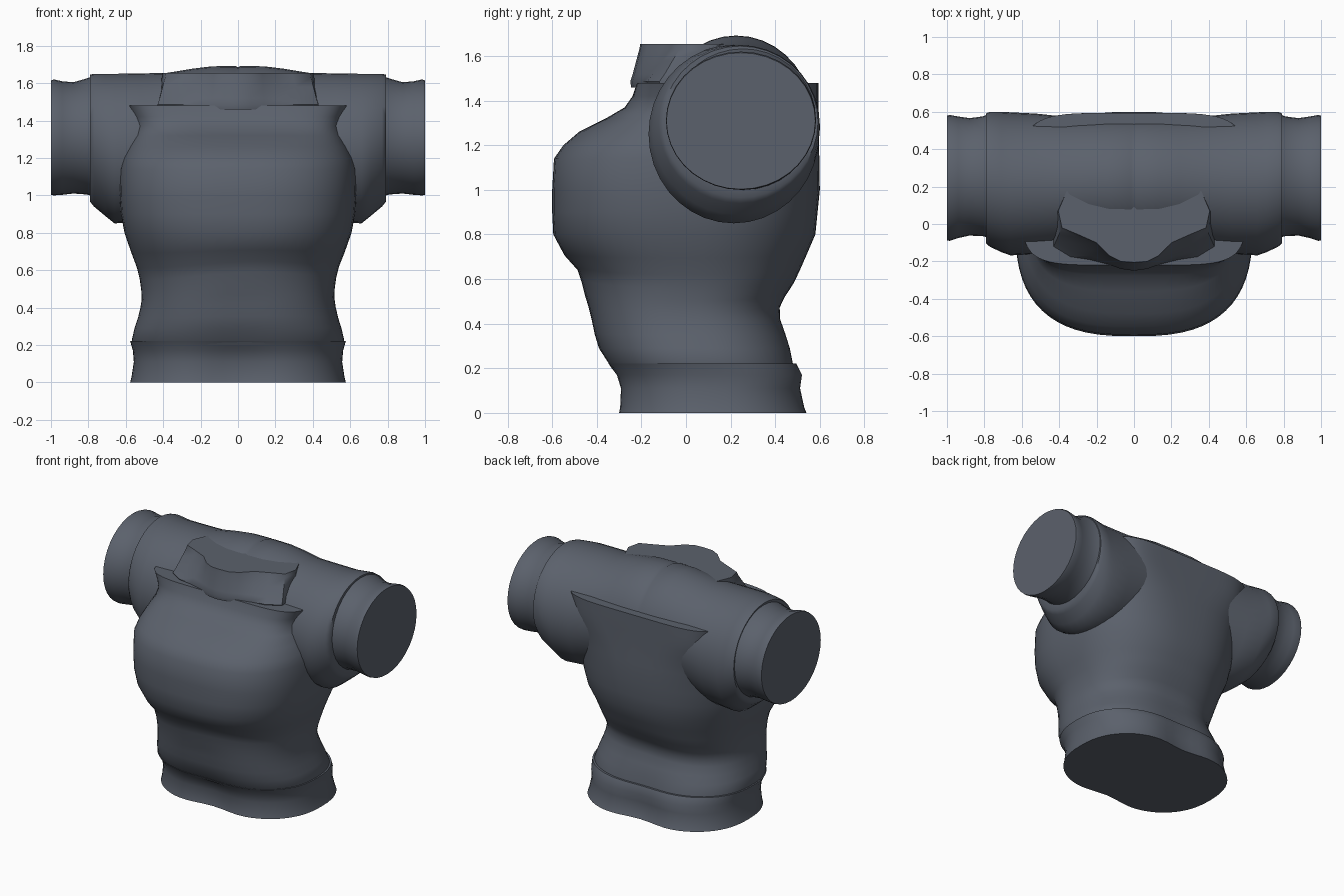
import bpy, bmesh, math
from mathutils import Vector

cloth = bpy.data.materials.new("dark_slate_cloth")
cloth.diffuse_color = (0.105, 0.12, 0.15, 1)


def loft(name, rings, mirror=False, cap_start=True, angle=55):
    """Skin a list of closed rings, cap the ends and shade by angle."""
    bm = bmesh.new()
    loops = [[bm.verts.new(p) for p in ring] for ring in rings]
    for a, b in zip(loops, loops[1:]):
        n = len(a)
        for i in range(n):
            bm.faces.new((a[i], a[(i + 1) % n], b[(i + 1) % n], b[i]))
    if cap_start:
        bm.faces.new(loops[0][::-1])
    bm.faces.new(loops[-1])
    if mirror:
        geo = bmesh.ops.duplicate(bm, geom=bm.verts[:] + bm.edges[:] + bm.faces[:])["geom"]
        for v in (g for g in geo if isinstance(g, bmesh.types.BMVert)):
            v.co.x *= -1
        bmesh.ops.remove_doubles(bm, verts=bm.verts[:], dist=0.0005)
    bmesh.ops.recalc_face_normals(bm, faces=bm.faces[:])
    mesh = bpy.data.meshes.new(name)
    bm.to_mesh(mesh)
    bm.free()
    mesh.materials.append(cloth)
    ob = bpy.data.objects.new(name, mesh)
    bpy.context.collection.objects.link(ob)
    bpy.ops.object.select_all(action='DESELECT')
    ob.select_set(True)
    bpy.context.view_layer.objects.active = ob
    bpy.ops.object.shade_smooth_by_angle(angle=math.radians(angle))
    return ob


def body_ring(z, w, front, back, nf=2.5, nb=2.5, dent=0.0, fold=0.0, n=64):
    """Rounded-box section; dent pinches the centre, fold tilts the cloth."""
    mid, half = (front + back) / 2, (back - front) / 2
    pts = []
    for i in range(n):
        t = math.tau * i / n
        c, s = math.cos(t), math.sin(t)
        e = 2 / (nb if s > 0 else nf)
        x = w * math.copysign(abs(c) ** e, c)
        y = mid + half * math.copysign(abs(s) ** e, s)
        y -= dent * s * math.exp(-(x / 0.2) ** 2)
        pts.append(Vector((x, y, z + fold * math.sin(5 * x + 1))))
    return pts


# Bottom hem band
loft("waist_hem", [body_ring(*r) for r in [
    (0.00, .577, -.335, .575, 2.4, 2.4, .055),
    (0.025, .57, -.33, .565, 2.4, 2.4, .055),
    (0.11, .557, -.325, .545, 2.4, 2.4, .05),
    (0.17, .562, -.34, .55, 2.4, 2.4, .04),
    (0.222, .577, -.37, .515, 2.4, 2.4, .025),
]])

# Belly, chest and shoulder yoke
loft("torso", [body_ring(*r) for r in [
    (0.20, .56, -.355, .505, 2.4, 2.4, .025),
    (0.225, .568, -.37, .50, 2.4, 2.4, .025),
    (0.29, .553, -.405, .48, 2.4, 2.4, .015),
    (0.35, .535, -.42, .455, 2.4, 2.4, .01, .006),
    (0.41, .522, -.433, .432, 2.4, 2.4, .01, .012),
    (0.46, .515, -.442, .425, 2.4, 2.4, .005, .018),
    (0.51, .517, -.453, .446, 2.4, 2.4, 0, .02),
    (0.57, .525, -.468, .485, 2.4, 2.4, 0, .02),
    (0.63, .54, -.488, .513, 2.4, 2.4, 0, .018),
    (0.70, .57, -.545, .54, 2.5, 2.4, 0, .008),
    (0.80, .607, -.595, .58, 2.6, 2.5),
    (0.90, .626, -.60, .59, 2.7, 2.6),
    (1.00, .634, -.60, .60, 2.7, 2.7),
    (1.14, .632, -.592, .598, 2.7, 3),
    (1.20, .618, -.55, .596, 2.7, 3.4),
    (1.26, .592, -.48, .595, 2.8, 4),
    (1.32, .568, -.36, .594, 3.2, 5),
    (1.37, .56, -.275, .594, 4, 5.5),
    (1.42, .567, -.24, .594, 5, 5.5),
    (1.48, .597, -.22, .594, 5.5, 5),
]])


def arm_ring(x, front, back, low, high, n=36):
    """Elliptical section across the arm direction."""
    return [Vector((x, (front + back) / 2 + (back - front) / 2 * math.cos(math.tau * i / n),
                    (low + high) / 2 + (high - low) / 2 * math.sin(math.tau * i / n)))
            for i in range(n)]


# Both upper sleeves, meeting at the neck line
loft("upper_sleeves", [arm_ring(*r) for r in [
    (0.00, -.12, .57, .95, 1.685),
    (0.015, -.12, .57, .95, 1.692),
    (0.14, -.12, .57, .95, 1.69),
    (0.24, -.12, .57, .93, 1.678),
    (0.38, -.14, .575, .90, 1.655),
    (0.52, -.16, .59, .86, 1.652),
    (0.66, -.168, .597, .85, 1.65),
    (0.71, -.15, .60, .89, 1.65),
    (0.77, -.122, .60, .94, 1.65),
    (0.79, -.105, .592, .965, 1.645),
    (0.79, -.05, .56, 1.02, 1.60),
]], mirror=True, cap_start=False)

# Cuffs with flared flat ends
for side, name in ((1, "left_cuff"), (-1, "right_cuff")):
    loft(name, [arm_ring(side * x, *r) for x, *r in [
        (.77, -.075, .59, .995, 1.64),
        (.81, -.065, .575, 1.005, 1.625),
        (.88, -.062, .566, 1.01, 1.605),
        (.94, -.075, .575, 1.003, 1.61),
        (.985, -.09, .583, 1.0, 1.62),
        (1.0, -.088, .58, 1.003, 1.615),
    ]])

# Folded collar with a bulging centre flap
top = [(0, -.205), (.07, -.2), (.13, -.17), (.20, -.1), (.29, -.06), (.385, -.02), (.405, .07), (.35, .2)]
base = [(0, -.25), (.07, -.24), (.14, -.215), (.24, -.19), (.34, -.175), (.43, -.12), (.43, .05), (.36, .2)]


def collar_ring(z, t):
    half = [Vector((a[0] + (b[0] - a[0]) * t, a[1] + (b[1] - a[1]) * t, z))
            for a, b in zip(top, base)]
    return half + [Vector((-p.x, p.y, z)) for p in half[:0:-1]]


loft("collar", [collar_ring(*r) for r in
                [(1.46, .9), (1.485, 1), (1.52, .75), (1.58, .4), (1.63, .1), (1.655, 0)]])
